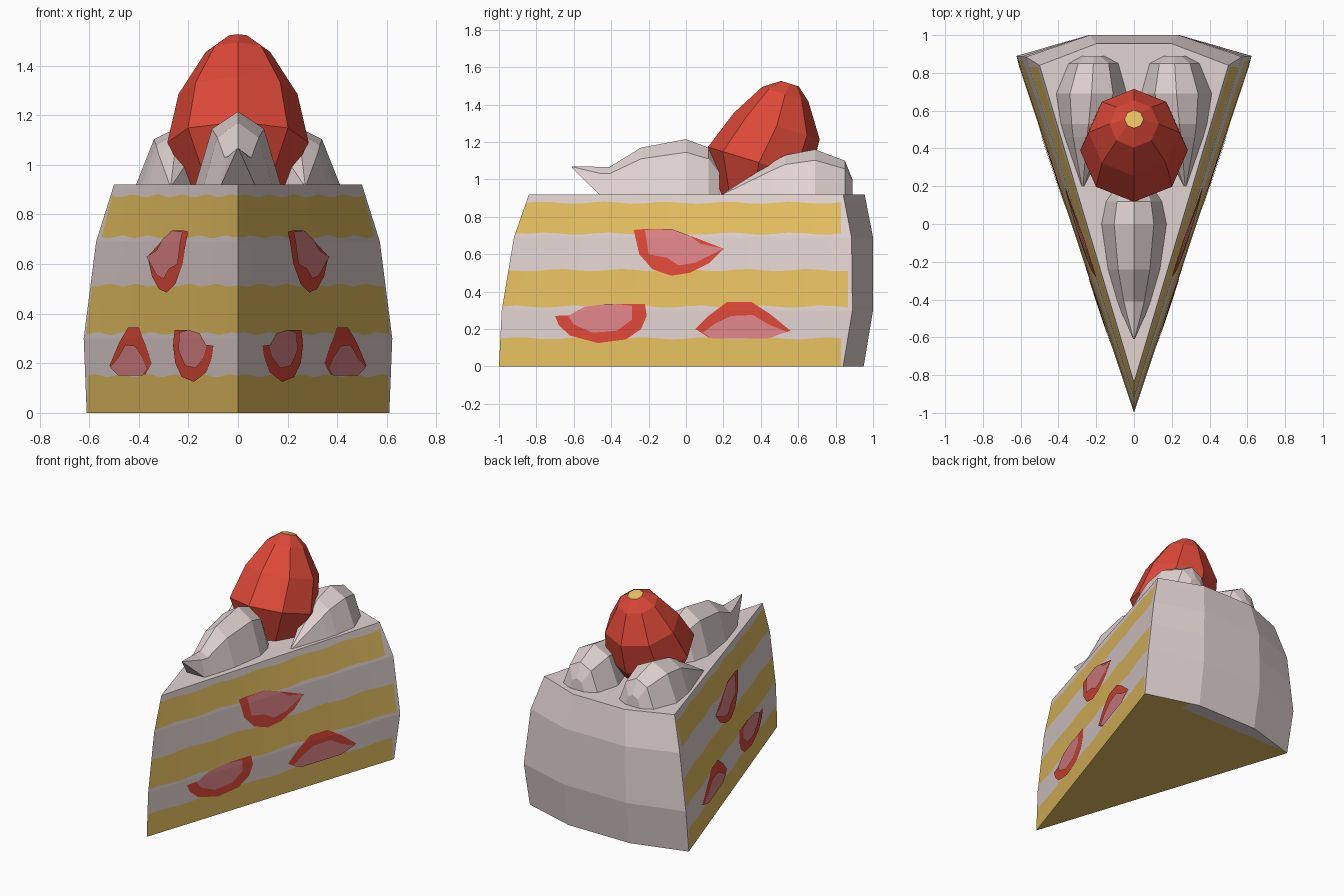
import bpy, bmesh, math
from mathutils import Vector

if "Cube" in bpy.data.objects:
    bpy.data.objects.remove(bpy.data.objects["Cube"])


def material(name, rgb):
    m = bpy.data.materials.new(name)
    m.diffuse_color = (*rgb, 1)
    m.use_nodes = True
    m.node_tree.nodes["Principled BSDF"].inputs["Base Color"].default_value = m.diffuse_color
    return m


CREAM = material("cream", (0.76, 0.655, 0.645))
SPONGE = material("yellow sponge", (0.80, 0.53, 0.12))
RED = material("strawberry red", (0.73, 0.066, 0.04))
PINK = material("strawberry pink", (0.75, 0.235, 0.25))


def finish(name, bm, mats, recalc=True):
    if recalc:
        bmesh.ops.recalc_face_normals(bm, faces=bm.faces)
    me = bpy.data.meshes.new(name)
    bm.to_mesh(me)
    bm.free()
    for m in mats:
        me.materials.append(m)
    ob = bpy.data.objects.new(name, me)
    bpy.context.collection.objects.link(ob)
    return ob


def loft(bm, rings):
    """Closed tube through equal-length rings; returns rows of faces."""
    vs = [[bm.verts.new(p) for p in r] for r in rings]
    n = len(vs[0])
    rows = [[bm.faces.new((a[i], a[(i + 1) % n], b[(i + 1) % n], b[i]))
             for i in range(n)] for a, b in zip(vs, vs[1:])]
    return rows, bm.faces.new(vs[0][::-1]), bm.faces.new(vs[-1])


# Slice outline by height: z, tip y, corner x, corner y, back x, back y
OUTLINE = [(0, -1, .61, .84, .235, .95), (.3, -.985, .622, .89, .24, 1),
           (.69, -.92, .572, .885, .235, 1), (.92, -.84, .50, .84, .20, .955)]


def outline(z):
    for a, b in zip(OUTLINE, OUTLINE[1:]):
        if z <= b[0] + 1e-6:
            t = (z - a[0]) / (b[0] - a[0])
            return [p + (q - p) * t for p, q in zip(a, b)][1:]


def side_x(y, z):
    tip, cx, cy = outline(z)[:3]
    return cx * (y - tip) / (cy - tip)


# Cake body: sponge and cream layers, cream coat at the back
LEVELS = [0, .15, .3, .32, .515, .69, .71, .875, .92]
SPONGE_ROWS = {0, 3, 4, 6}
SPONGE_ROWS = {i for i, (a, b) in enumerate(zip(LEVELS, LEVELS[1:]))
               if b <= .15 or .32 <= a < .515 or .71 <= a < .875}
COLS = 24


def body_ring(z):
    tip, cx, cy, bx, by = outline(z)
    end = .865 if z in (.32, .515) else .83
    wavy = z in (.15, .32, .515, .71, .875)
    right = []
    for i in range(1, COLS + 1):
        y = tip + (end - tip) * i / COLS
        zz = z + (.006 * math.sin(y * 19 + z * 40) if wavy else 0)
        right.append((side_x(y, zz), y, zz))
    right += [(cx, cy, z), (bx, by, z)]
    return [(0, tip, z)] + right + [(-x, y, h) for x, y, h in reversed(right)]


bm = bmesh.new()
rows, bottom, top = loft(bm, [body_ring(z) for z in LEVELS])
for r, row in enumerate(rows):
    for i, f in enumerate(row):
        on_side = i < COLS or i >= len(row) - COLS
        f.material_index = int(r in SPONGE_ROWS and on_side)
bottom.material_index = 1
# cream rim showing under the back edge
for co, no in (((0, .85, 0), (0, 1, 0)), ((.3, 0, 0), (1, 0, 0))):
    low = [f for f in bm.faces if all(v.co.z < 1e-5 for v in f.verts)
           and max(v.co.y for v in f.verts) > .9]
    geom = low + list({e for f in low for e in f.edges}) + list({v for f in low for v in f.verts})
    bmesh.ops.bisect_plane(bm, geom=geom, plane_co=co, plane_no=no)
for f in bm.faces:
    c = f.calc_center_median()
    if all(v.co.z < 1e-5 for v in f.verts) and min(v.co.y for v in f.verts) > .83 and c.x < .3:
        f.material_index = 0
finish("cake_slice", bm, [CREAM, SPONGE])

# Strawberry pieces in the cream, as (y, z) outlines: red skin, then pink flesh
PIECES = {
    "upper_piece": (
        [(-.28, .73), (-.25, .6), (-.18, .52), (-.08, .485), (.02, .5), (.12, .55),
         (.2, .63), (.02, .7), (-.08, .735), (-.22, .735)],
        [(-.22, .73), (-.2, .6), (-.1, .58), (-.04, .54), (.05, .555), (.2, .63),
         (.08, .655), (.02, .7), (-.08, .735)]),
    "lower_front_piece": (
        [(-.7, .27), (-.68, .22), (-.62, .165), (-.47, .125), (-.32, .145), (-.24, .2),
         (-.21, .27), (-.22, .335), (-.38, .335), (-.5, .3), (-.6, .275)],
        [(-.63, .27), (-.6, .225), (-.5, .18), (-.37, .19), (-.29, .25), (-.29, .325),
         (-.4, .335), (-.54, .32)]),
    "lower_back_piece": (
        [(.05, .2), (.12, .155), (.44, .155), (.56, .19), (.45, .28), (.35, .345),
         (.22, .345), (.12, .27)],
        [(.09, .18), (.14, .15), (.44, .15), (.54, .185), (.44, .225), (.36, .275),
         (.24, .27), (.15, .225)]),
}


def side_plate(name, pts, sign, lift, mat):
    bm = bmesh.new()
    bm.faces.new([bm.verts.new((0, y, z)) for y, z in pts])
    for z in (.15, .3, .515, .69):   # follow the bends of the wall
        bmesh.ops.bisect_plane(bm, geom=bm.verts[:] + bm.edges[:] + bm.faces[:],
                               plane_co=(0, 0, z), plane_no=(0, 0, 1))
    bmesh.ops.triangulate(bm, faces=bm.faces[:])
    for v in bm.verts:
        v.co.x = sign * (side_x(v.co.y, v.co.z) + lift)
    bm.normal_update()
    for f in bm.faces:
        if f.normal.x * sign < 0:
            f.normal_flip()
    finish(name, bm, [mat], recalc=False)


for name, (skin, flesh) in PIECES.items():
    for sign, side in ((1, "right"), (-1, "left")):
        side_plate(f"{name}_skin_{side}", skin, sign, .004, RED)
        side_plate(f"{name}_flesh_{side}", flesh, sign, .008, PINK)


# Whipped cream dollops: sections as y, centre x, half width, base z, top z
def dollop(name, sections, sign=1):
    bm = bmesh.new()
    loft(bm, [[(sign * (cx + w * k), y, zb + (zt - zb) * h) for k, h in
               ((-1, 0), (-.6, .77), (0, 1), (.6, .77), (1, 0))]
              for y, cx, w, zb, zt in sections])
    finish(name, bm, [CREAM])


dollop("front_dollop", [(-.61, 0, .004, 1.062, 1.07), (-.46, 0, .07, .915, 1.067),
                        (-.41, 0, .09, .91, 1.066), (-.24, 0, .14, .91, 1.17),
                        (0, 0, .175, .91, 1.215), (.12, 0, .15, .91, 1.17),
                        (.18, 0, .11, .91, 1.07)])
for sign, side in ((1, "right"), (-1, "left")):
    dollop(f"back_dollop_{side}", [(.2, .27, .01, .91, .925), (.46, .25, .12, .91, 1.09),
                                   (.53, .24, .15, .91, 1.13), (.69, .225, .19, .91, 1.16),
                                   (.85, .215, .135, .91, 1.10), (.89, .215, .06, .91, 1.0)], sign)

# Whole strawberry, leaning back: rings as centre y, centre z, radius
bm = bmesh.new()
lean = math.radians(17)
u, v = Vector((1, 0, 0)), Vector((0, math.cos(lean), -math.sin(lean)))
rings = []
for cy, cz, r in ((.35, .87, .17), (.39, 1.09, .285), (.485, 1.285, .24),
                  (.53, 1.455, .13), (.555, 1.512, .05)):
    rings.append([Vector((0, cy, cz)) + r * (math.cos(a) * u + math.sin(a) * v)
                  for a in (i * math.tau / 8 for i in range(8))])
_, _, cap = loft(bm, rings)
cap.material_index = 1
finish("strawberry", bm, [RED, SPONGE])
